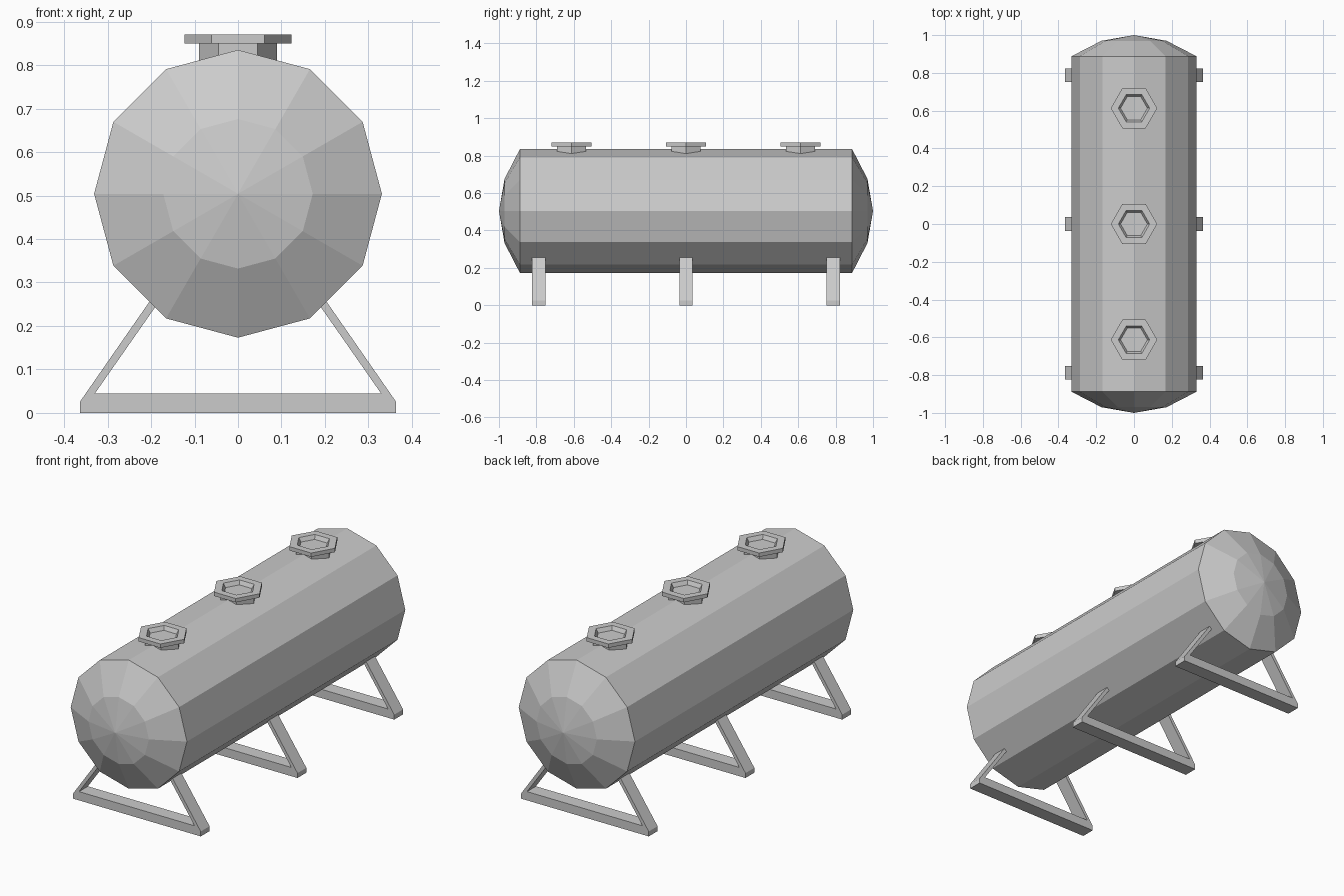
import bpy, bmesh
from math import cos, sin, tau
from mathutils import Matrix

if "Cube" in bpy.data.objects:
    bpy.data.objects.remove(bpy.data.objects["Cube"])


def make_object(name, bm, location):
    bmesh.ops.recalc_face_normals(bm, faces=bm.faces[:])
    mesh = bpy.data.meshes.new(name)
    bm.to_mesh(mesh)
    bm.free()
    ob = bpy.data.objects.new(name, mesh)
    ob.location = location
    bpy.context.collection.objects.link(ob)
    return ob


def lathe(profile, sides):
    """Revolve (radius, height) points about z; radius 0 gives a pole."""
    bm = bmesh.new()
    rings = []
    for r, h in profile:
        n = sides if r > 0 else 1
        rings.append([bm.verts.new((r * cos(tau * i / sides), r * sin(tau * i / sides), h))
                      for i in range(n)])
    for a, b in zip(rings, rings[1:]):
        for i in range(sides):
            j = (i + 1) % sides
            quad = [a[i % len(a)], a[j % len(a)], b[j % len(b)], b[i % len(b)]]
            bm.faces.new(list(dict.fromkeys(quad)))
    return bm


# Tank: twelve-sided barrel with domed ends, laid along y
dome = [(0, 1.0), (0.172, 0.97), (0.331, 0.888)]
bm = lathe(dome + [(r, -h) for r, h in reversed(dome)], 12)
bmesh.ops.rotate(bm, verts=bm.verts[:], matrix=Matrix.Rotation(tau / 4, 3, 'X'))
make_object("tank", bm, (0, 0, 0.504))

# Hatches: hexagonal neck, flange and recessed lid
hatch = [(0, 0.80), (0.09, 0.80), (0.09, 0.85), (0.123, 0.85),
         (0.123, 0.87), (0.083, 0.87), (0.071, 0.85), (0, 0.85)]
for i, y in enumerate((-0.613, 0, 0.613)):
    make_object(f"hatch_{i + 1}", lathe(hatch, 6), (0, y, 0))

# Support frames: base bar with two inclined struts running into the tank
half = [(0.364, 0), (0.364, 0.025), (0.189, 0.277), (0.167, 0.277), (0.329, 0.045)]
outline = half + [(-x, z) for x, z in reversed(half)]
for i, y in enumerate((-0.787, 0, 0.787)):
    bm = bmesh.new()
    face = bm.faces.new([bm.verts.new((x, -0.036, z)) for x, z in outline])
    ext = bmesh.ops.extrude_face_region(bm, geom=[face], use_keep_orig=True)
    moved = [v for v in ext["geom"] if isinstance(v, bmesh.types.BMVert)]
    bmesh.ops.translate(bm, verts=moved, vec=(0, 0.072, 0))
    make_object(f"support_frame_{i + 1}", bm, (0, y, 0))
